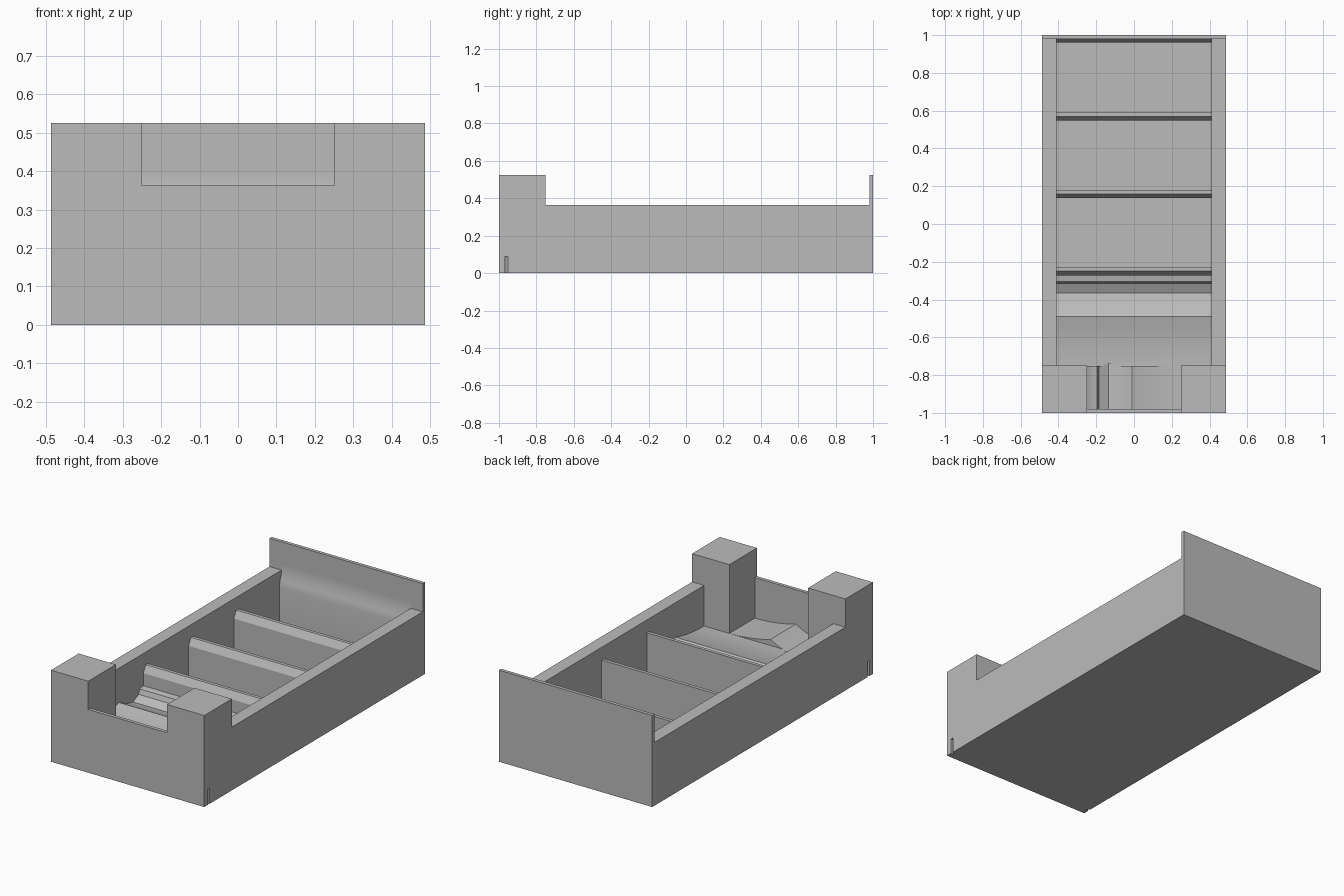
import bpy, bmesh

if "Cube" in bpy.data.objects:
    bpy.data.objects.remove(bpy.data.objects["Cube"])

grey = bpy.data.materials.new("plain_grey")
grey.diffuse_color = (0.5, 0.5, 0.5, 1)
grey.use_nodes = True
grey.node_tree.nodes["Principled BSDF"].inputs["Base Color"].default_value = grey.diffuse_color


def prism(name, outline, lo, hi, place):
    """Extrude a 2D outline from lo to hi; place(a, b, t) gives the 3D point."""
    bm = bmesh.new()
    ends = [[bm.verts.new(place(a, b, t)) for a, b in outline] for t in (lo, hi)]
    n = len(outline)
    for ring in ends:
        bm.faces.new(ring)
    for i in range(n):
        j = (i + 1) % n
        bm.faces.new((ends[0][i], ends[0][j], ends[1][j], ends[1][i]))
    bmesh.ops.recalc_face_normals(bm, faces=bm.faces)
    me = bpy.data.meshes.new(name)
    bm.to_mesh(me)
    bm.free()
    me.materials.append(grey)
    ob = bpy.data.objects.new(name, me)
    bpy.context.collection.objects.link(ob)
    return ob


def along_x(a, b, t):
    return (t, a, b)


def along_y(a, b, t):
    return (a, t, b)


def along_z(a, b, t):
    return (a, b, t)


RIM, TOP, FLOOR = 0.363, 0.525, 0.04

# Tray body: low walls, tall front block, thin tall back plate
tray = prism("tray_body", [(-1, 0), (1, 0), (1, TOP), (0.98, TOP), (0.98, RIM),
                           (-0.75, RIM), (-0.75, TOP), (-1, TOP)],
             -0.486, 0.486, along_x)

# Stepped finger-ramp: (distance from its start, height)
ramp = [(0.02, 0.178), (0.055, 0.172), (0.065, 0.145), (0.115, 0.12)]
ramp += [(0.115 + 0.125 * t, 0.12 + 0.045 * t ** 1.5) for t in (0.25, 0.5, 0.75, 1)]
ramp += [(0.24 + 0.26 * t, 0.13 + 0.035 * (1 - t) ** 2) for t in (0.2, 0.4, 0.6, 0.8, 1)]

# Main pocket profile with chamfered dividers, running back to front
pocket = [(0.9805, 0.40), (0.9805, 0.345), (0.967, 0.31), (0.96, 0.27), (0.96, FLOOR)]
for y in (0.59, 0.18, -0.23):
    pocket += [(y, FLOOR), (y, 0.29), (y - 0.02, 0.29), (y - 0.042, 0.25)]
    if y > 0:
        pocket.append((y - 0.042, FLOOR))
pocket += [(-0.25 - d - (0.002 if d == 0.02 else 0), z) for d, z in ramp[:-1]]
pocket += [(-0.7505, ramp[-1][1]), (-0.7505, 0.40)]

# Front opening uses the same ramp, turned across the width
opening = [(-0.25, 0.6), (-0.25, 0.19)] + [(d - 0.25, z) for d, z in ramp] + [(0.25, 0.6)]

cutters = [prism("pocket_cutter", pocket, -0.41, 0.41, along_x),
           prism("opening_cutter", opening, -0.98, -0.74, along_y),
           prism("front_gap_cutter", [(-0.25, RIM), (0.25, RIM), (0.25, 0.6), (-0.25, 0.6)],
                 -1.1, -0.9, along_y)]

# Small wedge notches low on both sides near the front
for s in (-1, 1):
    cutters.append(prism("notch_cutter", [(s * 0.464, -0.968), (s * 0.5, -0.968),
                                          (s * 0.5, -0.94)], -0.05, 0.09, along_z))

for c in cutters:
    m = tray.modifiers.new(c.name, "BOOLEAN")
    m.operation, m.solver, m.object = "DIFFERENCE", "EXACT", c

# Bake the cuts and drop the helpers
dg = bpy.context.evaluated_depsgraph_get()
tray.data = bpy.data.meshes.new_from_object(tray.evaluated_get(dg))
tray.modifiers.clear()
for c in cutters:
    bpy.data.objects.remove(c)

# Smooth the ramp curves, keep the edges sharp
bpy.context.view_layer.objects.active = tray
tray.select_set(True)
bpy.ops.object.shade_smooth_by_angle(angle=0.4)
